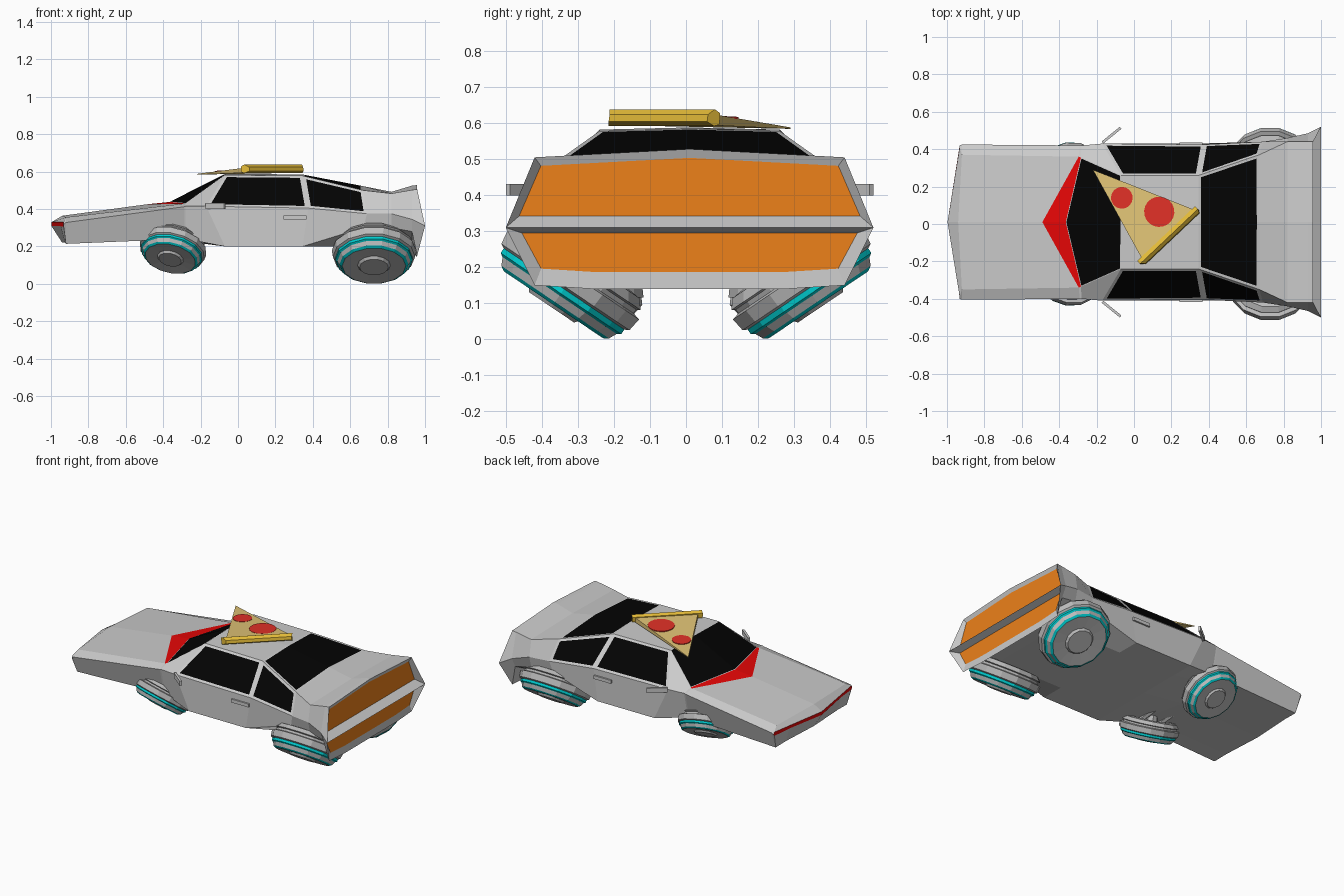
import bpy, bmesh, math
from mathutils import Vector, Matrix

if "Cube" in bpy.data.objects:
    bpy.data.objects.remove(bpy.data.objects["Cube"])

def mat(name, c):
    m = bpy.data.materials.new(name)
    m.diffuse_color = (*c, 1)
    m.use_nodes = True
    m.node_tree.nodes["Principled BSDF"].inputs["Base Color"].default_value = m.diffuse_color
    return m

GREY = mat("body_grey", (0.66, 0.66, 0.66))
DARK = mat("dark_grey", (0.5, 0.5, 0.5))
BLACK = mat("glass_black", (0.001, 0.001, 0.001))
RED = mat("red", (0.8, 0.002, 0.002))
ORANGE = mat("orange", (0.85, 0.22, 0.01))
CYAN = mat("cyan", (0.0, 0.6, 0.62))
CHEESE = mat("cheese", (0.75, 0.55, 0.18))
CRUST = mat("crust", (0.78, 0.5, 0.04))
MEAT = mat("pepperoni", (0.75, 0.03, 0.02))

def finish(name, bm, mats):
    bmesh.ops.recalc_face_normals(bm, faces=bm.faces)
    me = bpy.data.meshes.new(name)
    bm.to_mesh(me)
    bm.free()
    for m in mats:
        me.materials.append(m)
    ob = bpy.data.objects.new(name, me)
    bpy.context.collection.objects.link(ob)
    return ob

def prism(name, lower, upper, m):
    bm = bmesh.new()
    a = [bm.verts.new(p) for p in lower]
    b = [bm.verts.new(p) for p in upper]
    n = len(a)
    bm.faces.new(a)
    bm.faces.new(b)
    for i in range(n):
        bm.faces.new((a[i], a[(i + 1) % n], b[(i + 1) % n], b[i]))
    return finish(name, bm, [m])

def box(name, loc, size, rot, m):
    bm = bmesh.new()
    bmesh.ops.create_cube(bm, size=1)
    bm.transform(Matrix.Translation(loc) @ Matrix.Rotation(rot, 4, 'Z') @ Matrix.Diagonal((*size, 1)))
    return finish(name, bm, [m])

def rod(name, p, q, r1, r2, n, m):
    p, q = Vector(p), Vector(q)
    bm = bmesh.new()
    bmesh.ops.create_cone(bm, cap_ends=True, segments=n, radius1=r1, radius2=r2, depth=(q - p).length)
    bm.transform(Matrix.Translation((p + q) / 2) @ (q - p).to_track_quat('Z', 'Y').to_matrix().to_4x4())
    return finish(name, bm, [m])

# Body stations: x, bow at the centre line, belt x shift, floor z, sill, belt, roof edge (y, z), centre z
CY = 0.01
ST = [
    (-.932, -.065, 0, .308, (.40, .305), (.41, .318), (.40, .330), .330),
    (-.920, -.020, 0, .220, (.370, .214), (.415, .328), (.36, .356), .364),
    (-.290, -.200, 0, .238, (.37, .240), (.41, .412), (.35, .428), .425),
    (-.280, -.085, 0, .238, (.37, .240), (.41, .415), (.345, .43), .438),
    (-.070, 0, -.10, .200, (.42, .200), (.42, .415), (.25, .582), .588),
    (.345, 0, .03, .200, (.42, .200), (.415, .405), (.25, .578), .585),
    (.670, 0, .02, .200, (.415, .300), (.43, .375), (.36, .500), .522),
    (.820, 0, 0, .200, (.43, .300), (.45, .375), (.43, .483), .492),
    (.930, 0, 0, .190, (.44, .280), (.475, .345), (.43, .502), .525),
    (.958, 0, .042, .140, (.43, .150), (.51, .310), (.43, .505), .528),
]
bm = bmesh.new()
rings = []
for x, bow, lean, zb, sill, belt, edge, zc in ST:
    half = [(0, zb), (.27, zb), sill, belt, edge, (0, zc)]
    ring = []
    for k in list(range(6)) + [4, 3, 2, 1]:
        y, z = half[k]
        ring.append((x + bow * max(0, 1 - y / .36) + (lean if k == 3 else 0), y, z))
    ring = [(px, CY + (y if i < 6 else -y), z) for i, (px, y, z) in enumerate(ring)]
    rings.append([bm.verts.new(p) for p in ring])
F = {}
for i in range(len(rings) - 1):
    a, b = rings[i], rings[i + 1]
    for k in range(10):
        j = (k + 1) % 10
        F[i, k] = bm.faces.new((a[k], a[j], b[j], b[k]))
# Nose light strip and tail faces
n, t = rings[0], rings[-1]
nose = [bm.faces.new(n[:6]), bm.faces.new(n[5:] + n[:1])]
tail_up = bm.faces.new([t[3], t[4], t[5], t[6], t[7]])
tail_low = bm.faces.new([t[7], t[8], t[9], t[0], t[1], t[2], t[3]])
for f in nose + [F[2, 4], F[2, 5]]:
    f.material_index = 2
bmesh.ops.recalc_face_normals(bm, faces=bm.faces)

def glass(faces, thick, idx):
    bmesh.ops.inset_region(bm, faces=faces, thickness=thick, use_even_offset=True)
    for f in faces:
        f.material_index = idx

glass([F[3, 4], F[3, 5]], .004, 1)
glass([F[5, 4], F[5, 5]], .014, 1)
for i in (4, 5):
    for k in (3, 6):
        glass([F[i, k]], .016, 1)
# Recessed tail panels with a projecting ridge between them
glass([tail_up], .025, 3)
glass([tail_low], .028, 3)
for v in tail_up.verts:
    v.co.x = .948
    if v.co.z < .4:
        v.co.z = .342
for v in tail_low.verts:
    v.co.x = .955
    v.co.z = .295 if v.co.z > .25 else v.co.z + .02
finish("car_body", bm, [GREY, BLACK, RED, ORANGE])

# Tilted wheels: profile is (axial depth inward, radius, material slot)
PROF = [(-.008, 0, 0), (-.008, .07, 0), (.004, .08, 0), (0, .155, 1), (.008, .168, 0), (.028, .178, 1),
        (.034, .188, 1), (.048, .188, 0), (.054, .20, 0), (.090, .205, 0), (.095, .185, 0), (.107, .185, 0),
        (.112, .195, 0), (.135, .175, 0), (.14, .13, 0), (.09, .11, 0), (.09, 0, 0)]

def wheel(name, centre, inward, s, seg=14):
    bm = bmesh.new()
    loops = []
    for d, r, c in PROF:
        cnt = seg if r else 1
        loops.append([bm.verts.new((r * s * math.cos(2 * math.pi * i / seg),
                                    r * s * math.sin(2 * math.pi * i / seg), d * s)) for i in range(cnt)])
    for (a, b), p in zip(zip(loops, loops[1:]), PROF):
        for i in range(seg):
            j = (i + 1) % seg
            vs = [a[i % len(a)], a[j % len(a)], b[j % len(b)], b[i % len(b)]]
            f = bm.faces.new(list(dict.fromkeys(vs)))
            f.material_index = p[2]
    bm.transform(Matrix.Translation(centre) @ Vector(inward).to_track_quat('Z', 'Y').to_matrix().to_4x4())
    finish(name, bm, [DARK, CYAN])

for side, s in (("left", -1), ("right", 1)):
    for pos, x, y, z, dx, sc in (("front", -.362, .315, .134, .2, .89), ("rear", .727, .368, .096, 0, 1.1)):
        c = Vector((x, s * y, z))
        inw = Vector((dx, -s * .56, .83)).normalized()
        wheel(f"{pos}_{side}_wheel", c, inw, sc)
        hub = c + inw * .09 * sc
        rod(f"{pos}_{side}_hub", hub, hub + inw * .07, .05, .035, 8, DARK)
        for k in (-.06, .06):
            rod(f"{pos}_{side}_arm", hub + Vector((k, 0, .03)), (x + k, s * .12, .26), .018, .018, 6, DARK)
    # Side mirrors and door handles
    box(f"{side}_mirror", (-.12, CY + s * .465, .415), (.125, .014, .032), s * math.radians(39), GREY)
    box(f"{side}_door_handle", (.305, CY + s * .42, .355), (.125, .014, .022), 0, GREY)

# Pizza slice on the roof
T, A, B = Vector((-.22, .29)), Vector((.045, -.19)), Vector((.325, .075))
u = ((A + B) / 2 - T).normalized()

def top(p, dz=0):
    return Vector((p[0], p[1], .588 + .066 * (Vector(p) - T).dot(u) + dz))

prism("pizza_slice", [(*T, .584), (*A, .594), (*B, .594)], [top(p) for p in (T, A, B)], CHEESE)
cross = [(-.012, .596), (.012, .592), (.030, .604), (.026, .624), (.008, .638), (-.014, .628)]
ends = []
for p, o in ((A, (A - B).normalized() * .025), (B, (B - A).normalized() * .015)):
    ends.append([(*(p + u * d + o * (1 if d < .02 else .3)), z) for d, z in cross])
prism("pizza_crust", ends[0], ends[1], CRUST)
for p, r in (((-.065, .14), .058), ((.135, .065), .081)):
    nrm = Vector((-.066 * u.x, -.066 * u.y, 1)).normalized()
    rod("pepperoni", top(p, -.003), top(p) + nrm * .003, r, r, 20, MEAT)
